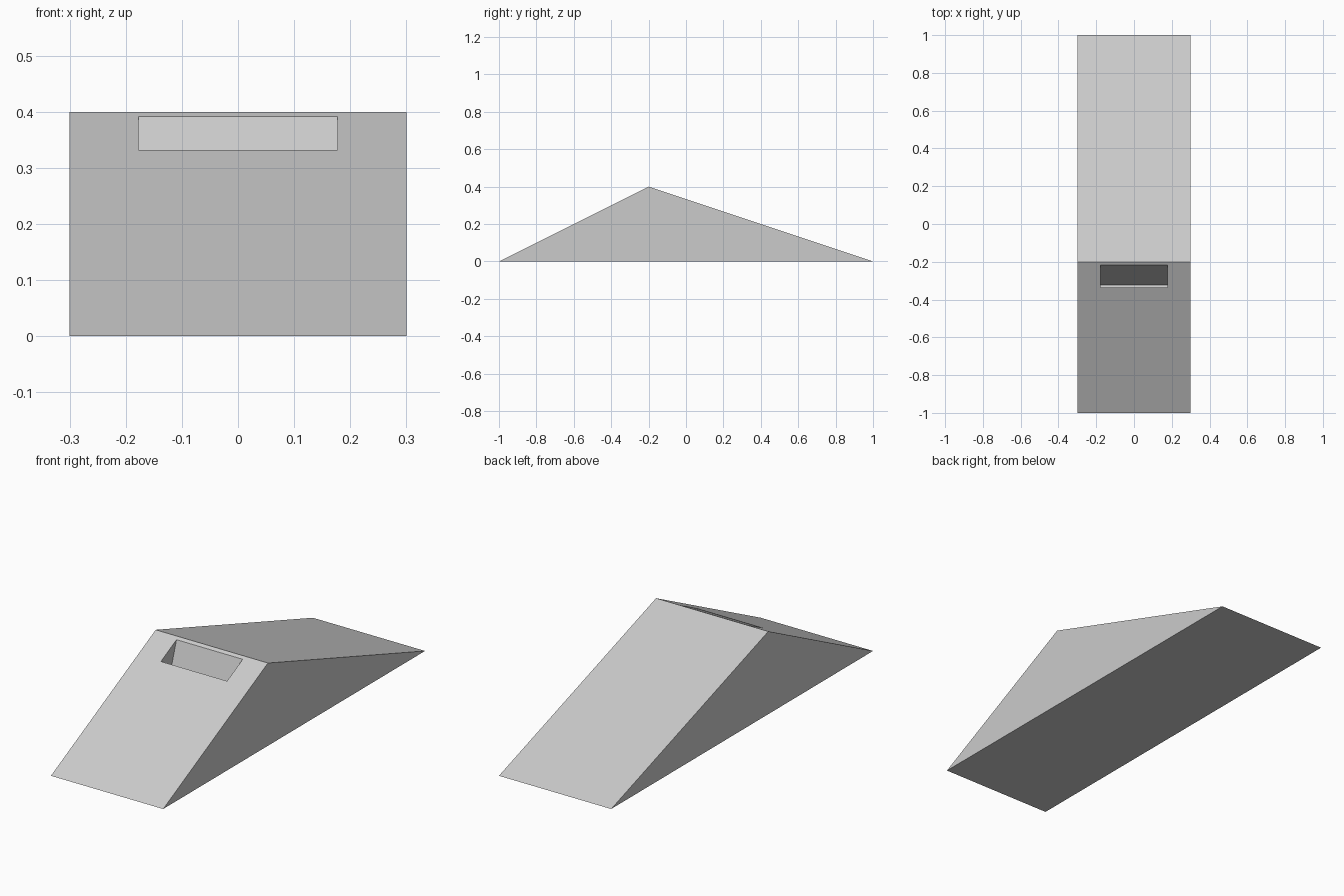
import bpy
import bmesh

cube = bpy.data.objects.get("Cube")
if cube:
    bpy.data.objects.remove(cube, do_unlink=True)

grey = bpy.data.materials.new("light_grey")
grey.use_nodes = True
colour = (0.6, 0.6, 0.6, 1.0)
grey.diffuse_color = colour
grey.node_tree.nodes["Principled BSDF"].inputs["Base Color"].default_value = colour


def prism(name, profile, half_width):
    """Extrude a (y, z) profile across x."""
    bm = bmesh.new()
    base = bm.faces.new([bm.verts.new((-half_width, y, z)) for y, z in profile])
    grown = bmesh.ops.extrude_face_region(bm, geom=[base])["geom"]
    side = [v for v in grown if isinstance(v, bmesh.types.BMVert)]
    bmesh.ops.translate(bm, verts=side, vec=(2 * half_width, 0, 0))
    bmesh.ops.recalc_face_normals(bm, faces=bm.faces)
    mesh = bpy.data.meshes.new(name)
    bm.to_mesh(mesh)
    bm.free()
    mesh.materials.append(grey)
    obj = bpy.data.objects.new(name, mesh)
    bpy.context.collection.objects.link(obj)
    return obj


# Wedge body: steep front slope, long back slope
body = prism("wedge_body", [(-1, 0), (1, 0), (-0.2, 0.4)], 0.3)

# Slot sunk square to the back slope, opening through the front slope
top_y, top_z = -0.217, 0.391      # upper edge of the opening
depth, rise, thick = 0.107, 0.06, 0.0895
slot = prism("slot_cutter", [
    (top_y - depth, top_z - 3 * depth),
    (top_y + rise, top_z + 3 * rise),
    (top_y + rise - thick, top_z + 3 * rise + thick / 3),
    (top_y - depth - thick, top_z - 3 * depth + thick / 3),
], 0.177)
slot.hide_render = True
slot.hide_viewport = True

# Cut the slot and keep the result as plain geometry
cut = body.modifiers.new("slot", "BOOLEAN")
cut.operation = "DIFFERENCE"
cut.solver = "EXACT"
cut.object = slot
bpy.context.view_layer.update()
result = bpy.data.meshes.new_from_object(
    body.evaluated_get(bpy.context.evaluated_depsgraph_get()))
body.modifiers.clear()
body.data = result
bpy.data.objects.remove(slot, do_unlink=True)
